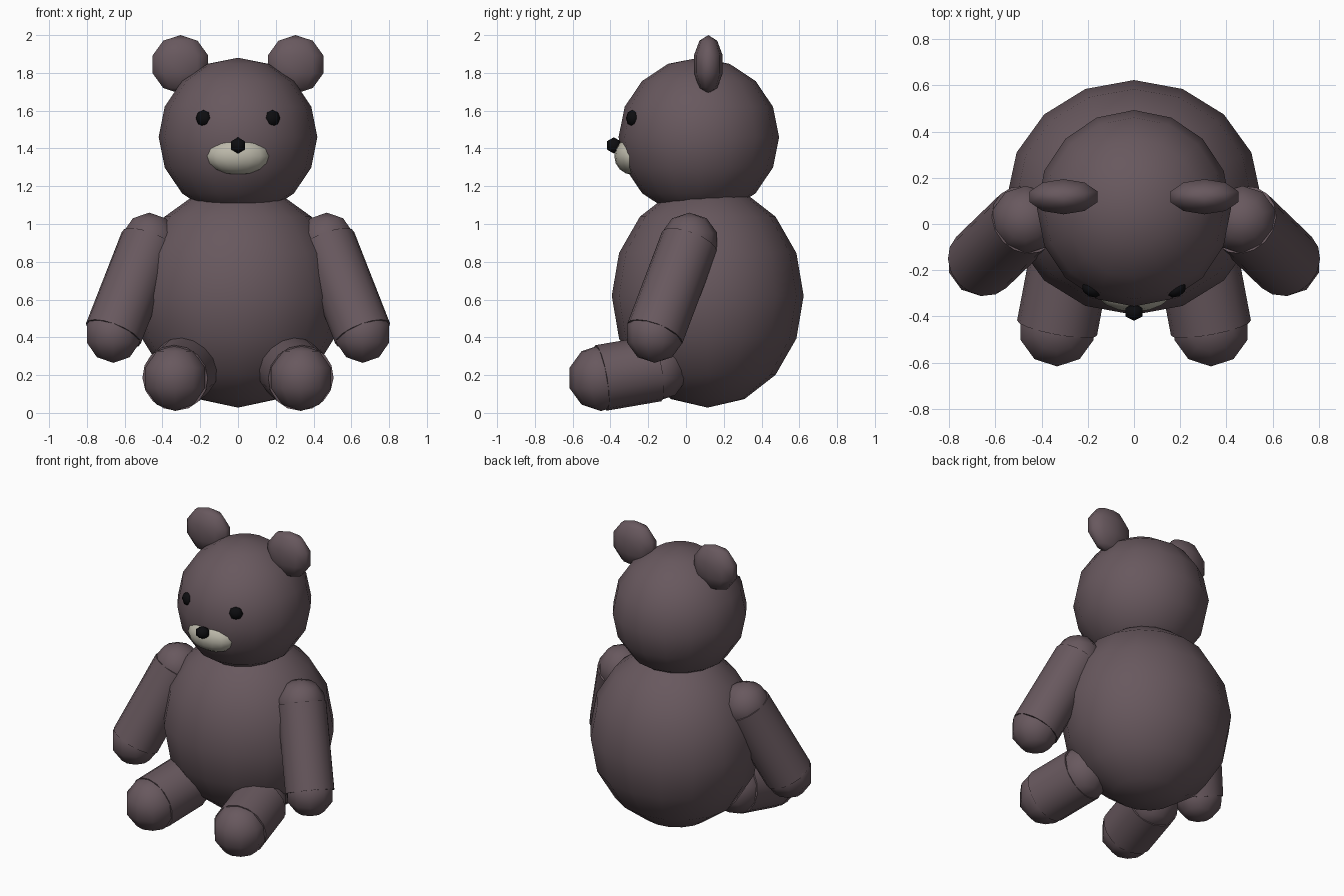
import bpy
import bmesh
from mathutils import Vector, Matrix

default = bpy.data.objects.get("Cube")
if default:
    bpy.data.objects.remove(default, do_unlink=True)


def material(name, colour):
    mat = bpy.data.materials.new(name)
    mat.use_nodes = True
    mat.diffuse_color = (*colour, 1)
    bsdf = next(n for n in mat.node_tree.nodes if n.type == 'BSDF_PRINCIPLED')
    bsdf.inputs["Base Color"].default_value = (*colour, 1)
    return mat


FUR = material("dusky brown fur", (0.138, 0.098, 0.112))
CREAM = material("cream muzzle", (0.50, 0.48, 0.40))
BLACK = material("black", (0.004, 0.004, 0.005))


def finish(name, bm, mat):
    # Curved sides are smooth, end caps stay flat
    for f in bm.faces:
        f.smooth = len(f.verts) <= 4
    mesh = bpy.data.meshes.new(name)
    bm.to_mesh(mesh)
    bm.free()
    mesh.materials.append(mat)
    obj = bpy.data.objects.new(name, mesh)
    bpy.context.collection.objects.link(obj)
    return obj


def ball(name, centre, radii, segments=10, mat=FUR, turn=0):
    bm = bmesh.new()
    bmesh.ops.create_uvsphere(bm, u_segments=segments, v_segments=segments // 2, radius=1)
    matrix = (Matrix.Translation(centre) @ Matrix.Rotation(turn, 4, 'Z')
              @ Matrix.Diagonal((*radii, 1)))
    bmesh.ops.transform(bm, matrix=matrix, verts=bm.verts)
    return finish(name, bm, mat)


def tube(name, start, end, radius):
    a, b = Vector(start), Vector(end)
    bm = bmesh.new()
    bmesh.ops.create_cone(bm, cap_ends=True, segments=16, radius1=radius,
                          radius2=radius, depth=(b - a).length)
    turn = (b - a).to_track_quat('Z', 'Y').to_matrix().to_4x4()
    bmesh.ops.transform(bm, matrix=Matrix.Translation((a + b) / 2) @ turn, verts=bm.verts)
    return finish(name, bm, FUR)


# Body, head and face
ball("body", (0, 0.115, 0.62), (0.55, 0.508, 0.592), 16)
ball("head", (0, 0.068, 1.46), (0.42, 0.425, 0.42), 16)
ball("muzzle", (0, -0.28, 1.36), (0.17, 0.1, 0.1), 16, CREAM)
ball("nose", (0, -0.382, 1.416), (0.048, 0.043, 0.043), 6, BLACK)

# Paired parts
for side, s in (("left", 1), ("right", -1)):
    ball(side + "_eye", (s * 0.183, -0.284, 1.56), (0.045, 0.032, 0.043), 8, BLACK, s * 0.45)
    ball(side + "_ear", (s * 0.305, 0.118, 1.845), (0.162, 0.08, 0.155))

    shoulder, hand = (s * 0.47, 0.018, 0.905), (s * 0.66, -0.165, 0.42)
    ball(side + "_shoulder", shoulder, (0.155, 0.155, 0.155))
    tube(side + "_arm", shoulder, hand, 0.155)
    ball(side + "_hand", hand, (0.155, 0.155, 0.155))

    hip, foot = (s * 0.278, -0.16, 0.235), (s * 0.333, -0.45, 0.185)
    ball(side + "_hip", hip, (0.175, 0.175, 0.175))
    tube(side + "_leg", hip, foot, 0.176)
    ball(side + "_foot", foot, (0.175, 0.175, 0.175))
